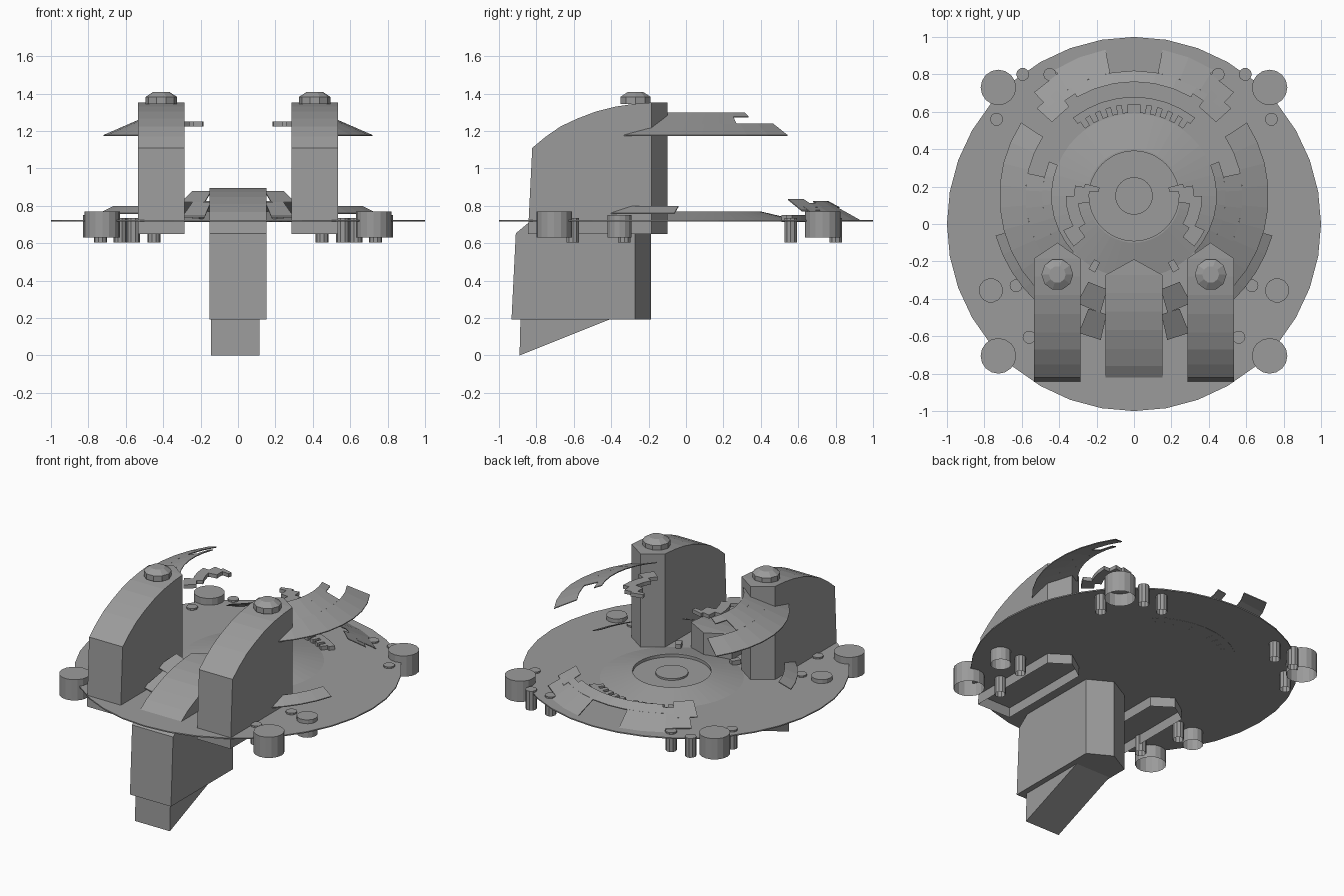
import bpy, bmesh, math
from mathutils import Vector

if "Cube" in bpy.data.objects:
    bpy.data.objects.remove(bpy.data.objects["Cube"])

grey = bpy.data.materials.new("hull grey")
grey.diffuse_color = (0.33, 0.33, 0.33, 1)
grey.use_nodes = True
grey.node_tree.nodes["Principled BSDF"].inputs["Base Color"].default_value = grey.diffuse_color
CY = 0.15  # centre line of the rings


def finish(name, bm):
    bmesh.ops.remove_doubles(bm, verts=bm.verts, dist=1e-5)
    bmesh.ops.recalc_face_normals(bm, faces=bm.faces)
    me = bpy.data.meshes.new(name)
    bm.to_mesh(me)
    bm.free()
    me.materials.append(grey)
    ob = bpy.data.objects.new(name, me)
    bpy.context.collection.objects.link(ob)
    return ob


def lathe(name, x, y, profile, n, top=True, bottom=True):
    """Stack of n-sided rings given as (radius, z)."""
    bm = bmesh.new()
    rings = [[bm.verts.new((x + r * math.cos(2 * math.pi * i / n),
                            y + r * math.sin(2 * math.pi * i / n), z))
              for i in range(n)] for r, z in profile]
    for a, b in zip(rings, rings[1:]):
        for i in range(n):
            j = (i + 1) % n
            bm.faces.new((a[i], a[j], b[j], b[i]))
    if bottom:
        bm.faces.new(rings[0])
    if top:
        bm.faces.new(rings[-1])
    return finish(name, bm)


def sector(bm, a0, a1, r0, z0, r1, z1, thick=0.006):
    """Thin curved plate between two angles (degrees) and two radii."""
    n = max(1, round(abs(a1 - a0) / 9))
    rows = []
    for i in range(n + 1):
        t = math.radians(a0 + (a1 - a0) * i / n)
        c, s = math.cos(t), math.sin(t)
        rows.append([bm.verts.new((r * c, CY + r * s, z)) for r, z in
                     ((r0, z0), (r1, z1), (r1, z1 - thick), (r0, z0 - thick))])
    for a, b in zip(rows, rows[1:]):
        for k in range(4):
            m = (k + 1) % 4
            bm.faces.new((a[k], a[m], b[m], b[k]))
    bm.faces.new(rows[0])
    bm.faces.new(rows[-1])


def plates(name, specs, mirror=True):
    bm = bmesh.new()
    for a0, a1, *rest in specs:
        sector(bm, a0, a1, *rest)
        if mirror:
            sector(bm, 180 - a1, 180 - a0, *rest)
    return finish(name, bm)


def fin(name, x, half, dy, dz, closed):
    """Upright block with an arched front and a pointed back edge."""
    arch = [(-0.845, 0.65), (-0.822, 1.11), (-0.75, 1.17), (-0.67, 1.225),
            (-0.58, 1.267), (-0.48, 1.305), (-0.38, 1.33), (-0.28, 1.345),
            (-0.185, 1.352), (-0.185, 0.65)]
    bm = bmesh.new()
    left, right = [[bm.verts.new((x + s * half, y + dy, z + dz))
                    for y, z in arch] for s in (-1, 1)]
    tip_top = bm.verts.new((x, -0.10 + dy, 1.352 + dz))
    tip_low = bm.verts.new((x, -0.10 + dy, 0.65 + dz))
    for i in range(8):
        bm.faces.new((left[i], left[i + 1], right[i + 1], right[i]))
    bm.faces.new(left)
    bm.faces.new(right)
    bm.faces.new((left[8], right[8], tip_top))
    bm.faces.new((left[8], tip_top, tip_low, left[9]))
    bm.faces.new((right[8], tip_top, tip_low, right[9]))
    if closed:
        bm.faces.new((left[0], right[0], right[9], tip_low, left[9]))
    return finish(name, bm)


# main disc and its raised hub
lathe("disc", 0, 0, [(1.0, 0.716), (1.0, 0.724)], 36)
lathe("hub", 0, CY, [(0.44, 0.725), (0.25, 0.77), (0.24, 0.77), (0.24, 0.75),
                     (0.10, 0.75), (0.10, 0.762)], 48, bottom=False)

# tall fins with knobs, lower keel and its foot
for side, s in (("left", -1), ("right", 1)):
    fin(side + "_fin", s * 0.41, 0.125, 0, 0, False)
    lathe(side + "_knob", s * 0.41, -0.27,
          [(0.085, 1.345), (0.085, 1.382), (0.045, 1.408)], 10)
fin("keel", 0, 0.153, -0.088, -0.457, True)

bm = bmesh.new()
a, b = [[bm.verts.new((x, y, z)) for y, z in
         ((-0.89, 0.0), (-0.885, 0.2), (-0.39, 0.2))] for x in (-0.145, 0.115)]
bm.faces.new(a)
bm.faces.new(b)
for i in range(3):
    j = (i + 1) % 3
    bm.faces.new((a[i], a[j], b[j], b[i]))
finish("keel_foot", bm)

# open-bottomed thruster pods around the rim
pods = [(0.725, 0.73, 0.095, 0.63, 0.77, 16), (0.725, -0.705, 0.095, 0.63, 0.77, 16),
        (0.765, -0.355, 0.065, 0.63, 0.75, 14), (0.63, -0.33, 0.035, 0.605, 0.735, 10),
        (0.56, -0.605, 0.035, 0.605, 0.735, 10), (0.735, 0.56, 0.035, 0.605, 0.735, 10),
        (0.595, 0.80, 0.035, 0.605, 0.735, 10), (0.45, 0.80, 0.035, 0.605, 0.735, 10)]
for x, y, r, z0, z1, n in pods:
    for s in (-1, 1):
        lathe("pod", s * x, y, [(r, z0), (r, z1)], n, bottom=False)

# upper broken shell attached to the fins
def shell(r):
    return 1.3 - (r - 0.44) * 0.43

plates("upper_shell", [(a0, a1, r0, shell(r0), r1, shell(r1)) for a0, a1, r0, r1 in
                       ((-43, 33, 0.58, 0.72), (-43, 12, 0.49, 0.58),
                        (-43, 22, 0.44, 0.49))])

# toothed fragments inside the shell
plates("upper_teeth", [(-30, 0, 0.30, 1.25, 0.365, 1.25, 0.025),
                       (-8, 10, 0.24, 1.25, 0.32, 1.25, 0.025),
                       (6, 14, 0.19, 1.25, 0.27, 1.25, 0.025),
                       (-40, -26, 0.34, 1.25, 0.42, 1.25, 0.025)])

# rear broken shell lying on the disc
def low(r):
    return 0.722 + (0.80 - r) * 0.55

plates("rear_shell", [(a0, a1, r0, low(r0), r1, low(r1)) for a0, a1, r0, r1 in
                      ((58, 79, 0.67, 0.80), (46, 58, 0.66, 0.77),
                       (42, 54, 0.59, 0.70), (54, 60, 0.63, 0.67),
                       (60, 90, 0.61, 0.67))])

# toothed ring in front of the rear shell
plates("rear_teeth", [(52, 90, 0.49, 0.75, 0.53, 0.75, 0.035)]
       + [(t, t + 4, 0.445, 0.75, 0.49, 0.75, 0.035) for t in (54, 61, 68, 75, 82)])

# side strips and front shell pieces between fins and keel
plates("side_strip", [(-48, -16, 0.69, 0.80, 0.77, 0.762)])
plates("front_shell", [(-74, -62, 0.52, 0.88, 0.65, 0.82),
                       (-77, -68, 0.65, 0.82, 0.79, 0.745)])
plates("front_teeth", [(-63, -58, 0.40, 0.76, 0.46, 0.76, 0.03)])
